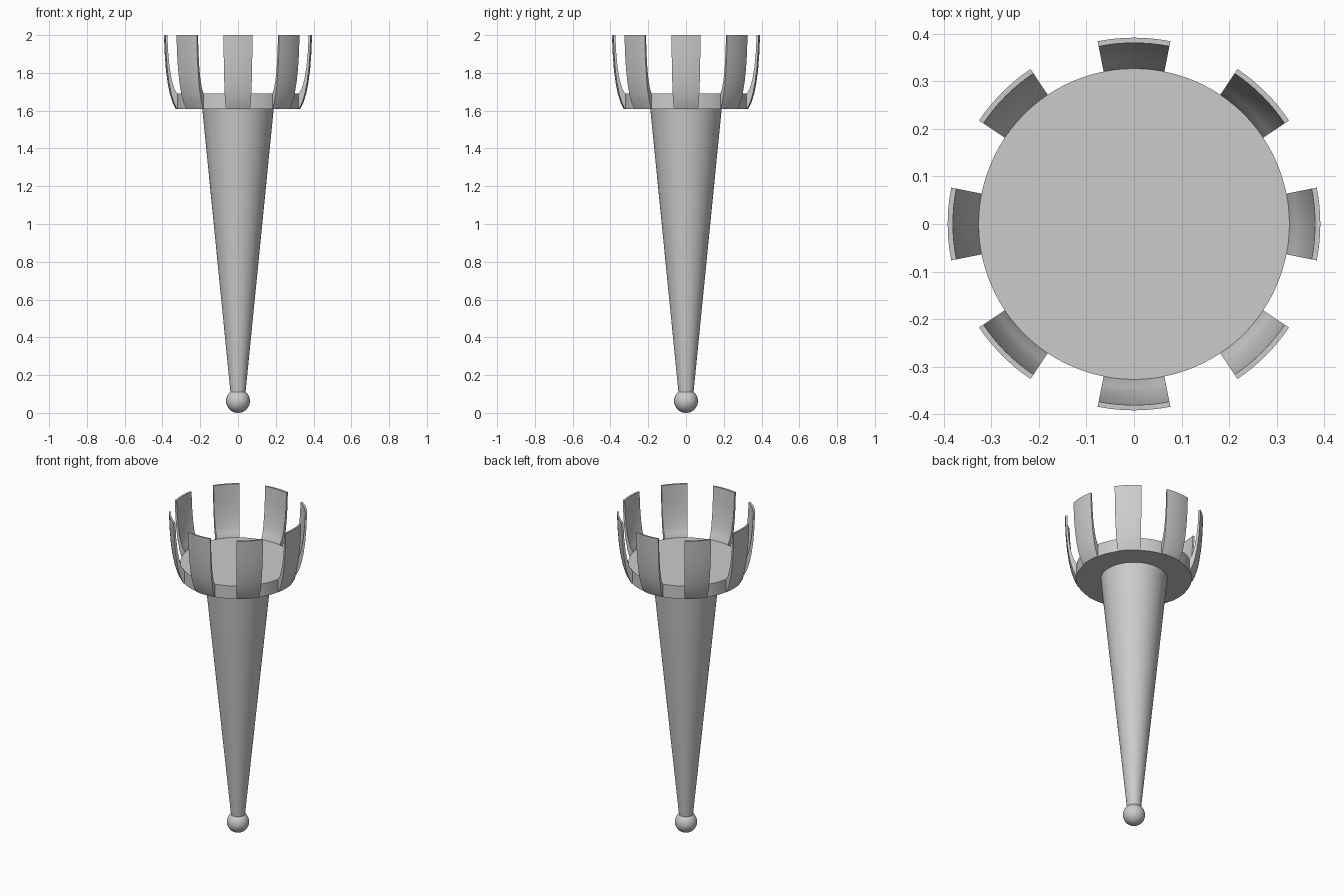
import bpy, bmesh
from math import sin, cos, pi, radians

if "Cube" in bpy.data.objects:
    bpy.data.objects.remove(bpy.data.objects["Cube"])


def smooth(obj, angle=35):
    bpy.ops.object.select_all(action='DESELECT')
    obj.select_set(True)
    bpy.context.view_layer.objects.active = obj
    bpy.ops.object.shade_smooth_by_angle(angle=radians(angle))


# Round pommel at the foot
bpy.ops.mesh.primitive_uv_sphere_add(segments=48, ring_count=24, radius=0.063, location=(0, 0, 0.063))
pommel = bpy.context.object
pommel.name = "pommel"
smooth(pommel)

# Tapered handle
bpy.ops.mesh.primitive_cone_add(vertices=64, radius1=0.04, radius2=0.191, depth=1.52,
                                location=(0, 0, 0.11 + 0.76))
handle = bpy.context.object
handle.name = "handle"
smooth(handle)

# Flat bowl floor
bpy.ops.mesh.primitive_cylinder_add(vertices=96, radius=0.327, depth=0.08, location=(0, 0, 1.65))
floor = bpy.context.object
floor.name = "bowl_floor"
smooth(floor)

# Prong section (radius, height): outer face going up, inner face coming down
SECTION = [(0.33, 1.61), (0.347, 1.645), (0.361, 1.69), (0.373, 1.75), (0.382, 1.82),
           (0.388, 1.90), (0.392, 2.0),
           (0.381, 2.0), (0.377, 1.91), (0.369, 1.83), (0.357, 1.76), (0.343, 1.715),
           (0.325, 1.685), (0.32, 1.61)]


def make_prong(index, steps=8, half=radians(11.25)):
    centre = index * pi / 4
    bm = bmesh.new()
    rows = []
    for s in range(steps + 1):
        a = centre - half + 2 * half * s / steps
        rows.append([bm.verts.new((r * cos(a), r * sin(a), z)) for r, z in SECTION])
    n = len(SECTION)
    for a, b in zip(rows, rows[1:]):
        for i in range(n):
            j = (i + 1) % n
            bm.faces.new((a[i], b[i], b[j], a[j]))
    bm.faces.new(rows[0])
    bm.faces.new(rows[-1][::-1])
    bmesh.ops.recalc_face_normals(bm, faces=bm.faces)
    mesh = bpy.data.meshes.new("prong")
    bm.to_mesh(mesh)
    bm.free()
    obj = bpy.data.objects.new(f"prong_{index + 1}", mesh)
    bpy.context.collection.objects.link(obj)
    smooth(obj)


# Eight curved prongs around the bowl
for k in range(8):
    make_prong(k)
